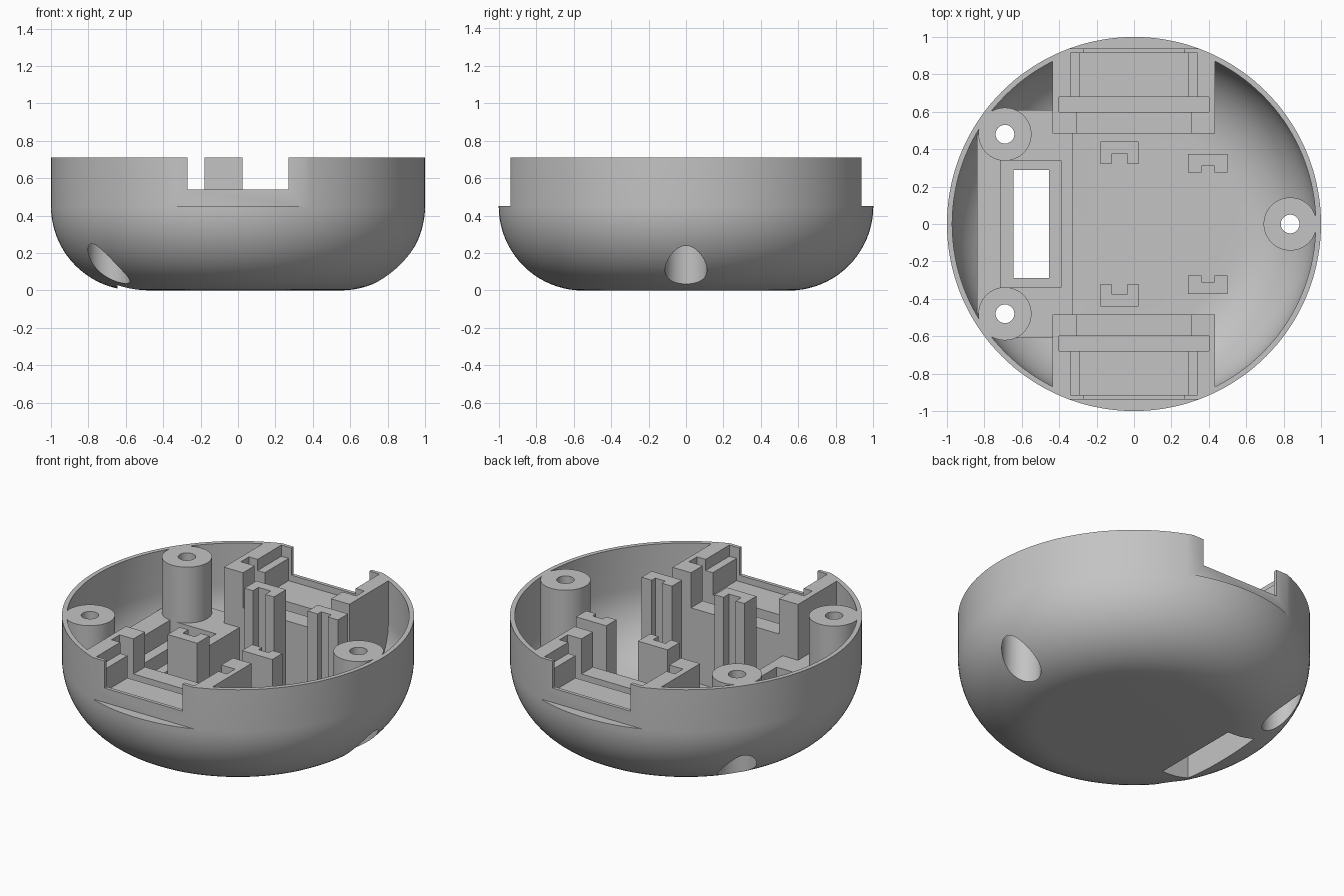
import bpy, bmesh, math

if "Cube" in bpy.data.objects:
    bpy.data.objects.remove(bpy.data.objects["Cube"])

H, TOP = 0.71, 1.0          # rim height, and clearance height for cutters


def finish(bm, name):
    bmesh.ops.recalc_face_normals(bm, faces=bm.faces)
    me = bpy.data.meshes.new(name)
    bm.to_mesh(me)
    bm.free()
    ob = bpy.data.objects.new(name, me)
    bpy.context.collection.objects.link(ob)
    return ob


def prism(name, pts, z0, z1):
    bm = bmesh.new()
    f = bm.faces.new([bm.verts.new((x, y, z0)) for x, y in pts])
    r = bmesh.ops.extrude_face_region(bm, geom=[f])
    for v in r["geom"]:
        if isinstance(v, bmesh.types.BMVert):
            v.co.z = z1
    return finish(bm, name)


def box(name, x0, x1, y0, y1, z0, z1):
    return prism(name, [(x0, y0), (x1, y0), (x1, y1), (x0, y1)], z0, z1)


def cylinder(name, x, y, r, z0, z1, n=64):
    ang = [2 * math.pi * i / n for i in range(n)]
    return prism(name, [(x + r * math.cos(a), y + r * math.sin(a)) for a in ang], z0, z1)


def bowl(name, radius, fillet, z0, z1, n=144, steps=20):
    """Solid of revolution: flat base, rounded lower edge, straight wall."""
    bm = bmesh.new()
    prof = []
    for i in range(steps + 1):
        a = math.pi / 2 * i / steps
        prof.append((radius - fillet + fillet * math.sin(a), z0 + fillet - fillet * math.cos(a)))
    prof.append((radius, z1))
    rings = [[bm.verts.new((r * math.cos(2 * math.pi * i / n), r * math.sin(2 * math.pi * i / n), z))
              for i in range(n)] for r, z in prof]
    for a, b in zip(rings, rings[1:]):
        for i in range(n):
            j = (i + 1) % n
            bm.faces.new((a[i], a[j], b[j], b[i]))
    bm.faces.new(rings[0])
    bm.faces.new(rings[-1])
    return finish(bm, name)


def subtract(target, cutters):
    for c in cutters:
        m = target.modifiers.new("cut", 'BOOLEAN')
        m.operation, m.solver, m.object = 'DIFFERENCE', 'EXACT', c
        bpy.context.view_layer.objects.active = target
        bpy.ops.object.modifier_apply(modifier=m.name)
        bpy.data.objects.remove(c)


POSTS = [(-0.69, 0.48), (-0.69, -0.48), (0.835, 0.0)]

# Parts left standing inside the cavity
platform = box("platform", -0.84, -0.33, -0.61, 0.61, -0.2, 0.36)
subtract(platform, [box("board_recess", -0.71, -0.39, -0.34, 0.34, 0.24, TOP)])
features = [platform]
for s in (1, -1):
    # motor mount block
    features.append(box("motor_block", -0.437, 0.433, *sorted((s * 0.485, s * 1.2)), -0.2, TOP))
    # grooved upright supports
    for x0, x1, g0, g1, y0, yg, y1 in ((-0.18, 0.025, -0.12, -0.035, 0.32, 0.375, 0.44),
                                       (0.29, 0.5, 0.36, 0.43, 0.275, 0.31, 0.375)):
        pts = [(x0, y0), (g0, y0), (g0, yg), (g1, yg), (g1, y0), (x1, y0), (x1, y1), (x0, y1)]
        features.append(prism("support", [(x, s * y) for x, y in pts], -0.2, TOP))
# screw posts
features += [cylinder("screw_post", x, y, 0.142, -0.2, TOP) for x, y in POSTS]

cavity = bowl("cavity", 0.972, 0.42, 0.03, 0.9)
subtract(cavity, features)

# Outer shell, hollowed out
shell = bowl("robot_base_shell", 1.0, 0.45, 0.0, H)
cuts = [cavity]
for s in (1, -1):
    for x, y0, y1, z in ((0.6, 0.937, 1.2, 0.45),      # flat outside the axle
                         (0.27, 0.90, 1.2, 0.54),      # axle notch in the rim
                         (0.305, 0.46, 0.62, 0.49),    # inner channel
                         (0.40, 0.60, 0.68, 0.40),     # flange slot
                         (0.29, 0.66, 0.915, 0.50),    # motor bay
                         (0.34, 0.67, 0.915, 0.64)):   # bay ledge
        cuts.append(box("motor_cut", -x, x, *sorted((s * y0, s * y1)), z, TOP))
# port slot in the underside
cuts.append(box("port_slot", -0.645, -0.455, -0.29, 0.29, -0.2, 0.5))
# screw holes and their counterbores
for x, y in POSTS:
    cuts.append(cylinder("screw_hole", x, y, 0.05, -0.2, TOP, 40))
    cuts.append(cylinder("counterbore", x, y, 0.112, -0.2, 0.5, 48))
subtract(shell, cuts)

mat = bpy.data.materials.new("light_grey")
mat.diffuse_color = (0.55, 0.55, 0.55, 1)
mat.use_nodes = True
mat.node_tree.nodes["Principled BSDF"].inputs["Base Color"].default_value = mat.diffuse_color
shell.data.materials.clear()
shell.data.materials.append(mat)
for p in shell.data.polygons:
    p.material_index = 0
bpy.ops.object.select_all(action='DESELECT')
shell.select_set(True)
bpy.context.view_layer.objects.active = shell
bpy.ops.object.shade_smooth_by_angle(angle=math.radians(30))
